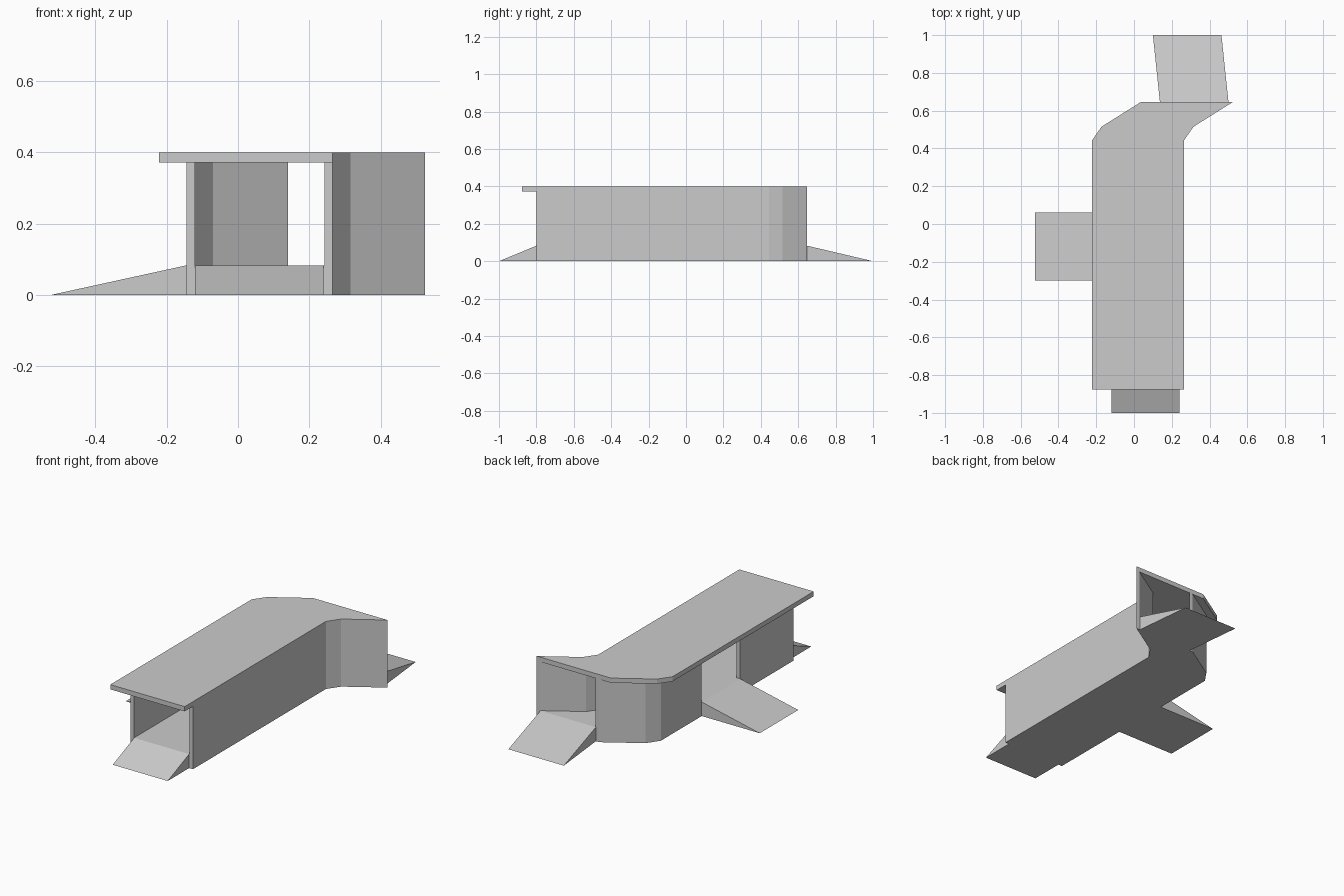
import bpy

if "Cube" in bpy.data.objects:
    bpy.data.objects.remove(bpy.data.objects["Cube"])

FLOOR_Z, ROOF_Z, TOP_Z = 0.083, 0.372, 0.4
FRONT, BACK = -0.8, 0.647
DOOR = (-0.3, 0.06)
BEND = [(0.0, 0.443), (0.05, 0.515), (0.26, BACK)]  # sideways shift along y


def mesh_object(name, verts, faces):
    mesh = bpy.data.meshes.new(name)
    mesh.from_pydata(verts, [], faces)
    obj = bpy.data.objects.new(name, mesh)
    bpy.context.collection.objects.link(obj)
    return obj


def loft(name, rings):
    """Closed solid skinned through equal-sized rings of points."""
    n = len(rings[0])
    verts = [p for ring in rings for p in ring]
    faces = [list(range(n))[::-1], list(range(len(verts) - n, len(verts)))]
    for k in range(len(rings) - 1):
        for i in range(n):
            j = (i + 1) % n
            faces.append((k * n + i, k * n + j, (k + 1) * n + j, (k + 1) * n + i))
    obj = mesh_object(name, verts, faces)
    import bmesh
    bm = bmesh.new()
    bm.from_mesh(obj.data)
    bmesh.ops.recalc_face_normals(bm, faces=bm.faces)
    bm.to_mesh(obj.data)
    bm.free()
    return obj


def strip(name, x0, x1, z0, z1, path):
    """Rectangular section swept along y, sheared sideways by the path."""
    return loft(name, [[(x0 + s, y, z0), (x1 + s, y, z0), (x1 + s, y, z1), (x0 + s, y, z1)]
                       for s, y in path])


def ramp(name, low_a, low_b, high_a, high_b):
    """Wedge from a ground edge up to floor height."""
    return loft(name, [[(*low, 0), (*high, 0), (*high, FLOOR_Z)]
                       for low, high in ((low_a, high_a), (low_b, high_b))])


# Bent corridor shell
strip("floor", -0.12, 0.243, 0, FLOOR_Z, [(0, FRONT)] + BEND)
strip("roof", -0.222, 0.265, ROOF_Z, TOP_Z, [(0, -0.877)] + BEND)
strip("right_wall", 0.243, 0.265, 0, ROOF_Z, [(0, FRONT)] + BEND)

# Left wall, split by the side doorway
strip("left_wall_front", -0.145, -0.12, 0, ROOF_Z, [(0, FRONT), (0, DOOR[0])])
strip("left_wall_back", -0.145, -0.12, 0, ROOF_Z, [(0, DOOR[1])] + BEND)
strip("door_sill", -0.145, -0.12, 0, FLOOR_Z, [(0, y) for y in DOOR])

# Entry ramps
ramp("front_ramp", (-0.12, -1), (0.24, -1), (-0.12, FRONT), (0.24, FRONT))
ramp("side_ramp", (-0.525, DOOR[0]), (-0.525, DOOR[1]), (-0.145, DOOR[0]), (-0.145, DOOR[1]))
ramp("back_ramp", (0.1, 1), (0.463, 1), (0.137, BACK), (0.5, BACK))
